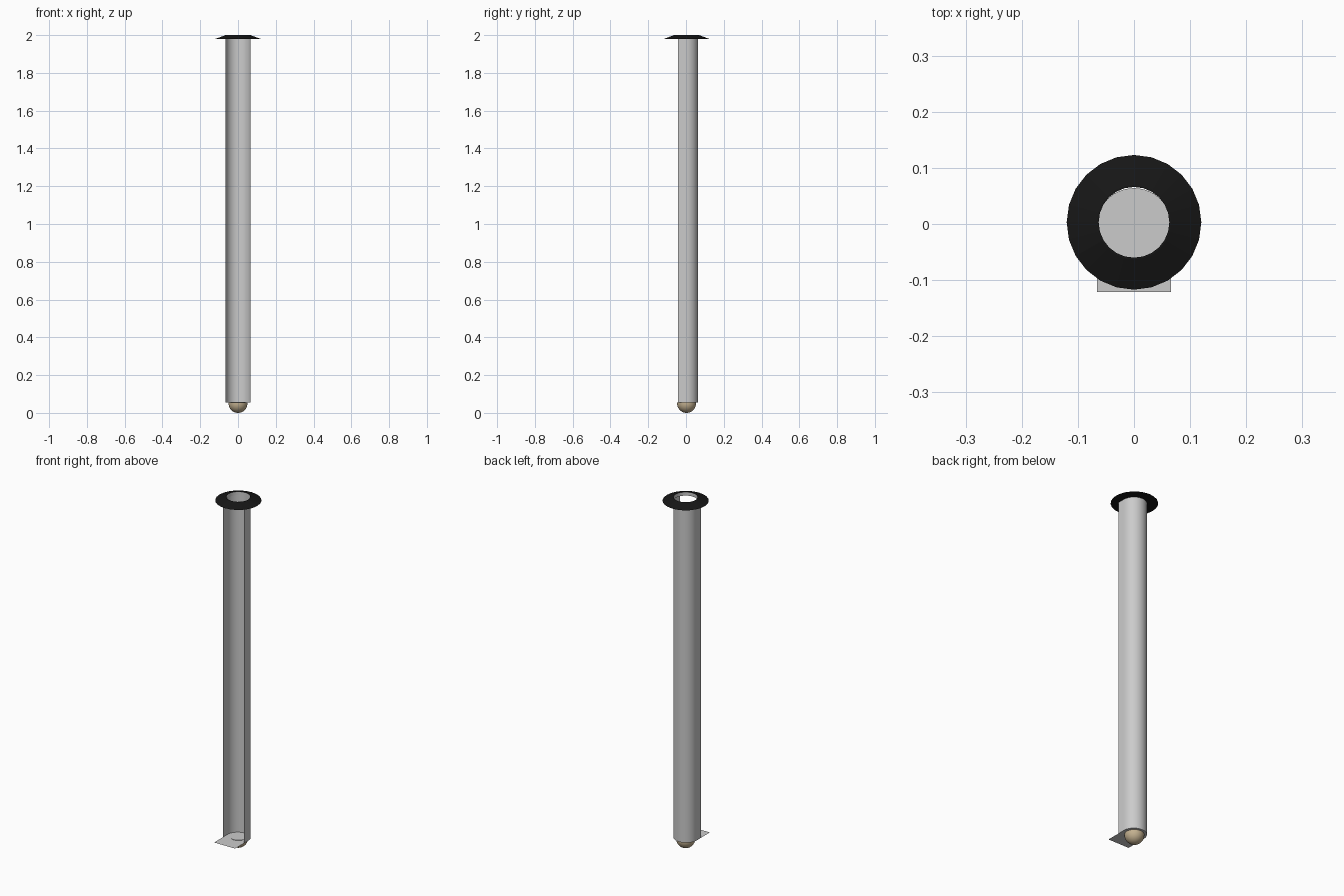
import bpy, bmesh
from math import sin, cos, pi

if "Cube" in bpy.data.objects:
    bpy.data.objects.remove(bpy.data.objects["Cube"])

CY = 0.003          # depth of the round parts' axis
R = 0.066           # channel half width
Z0, Z1 = 0.055, 1.985


def material(name, rgb):
    m = bpy.data.materials.new(name)
    m.diffuse_color = (*rgb, 1)
    m.use_nodes = True
    m.node_tree.nodes["Principled BSDF"].inputs["Base Color"].default_value = m.diffuse_color
    return m


def build(name, verts, faces, mat=None, smooth=False):
    mesh = bpy.data.meshes.new(name)
    mesh.from_pydata(verts, [], faces)
    ob = bpy.data.objects.new(name, mesh)
    bpy.context.collection.objects.link(ob)
    if mat:
        mesh.materials.append(mat)
    if smooth:
        bpy.context.view_layer.objects.active = ob
        ob.select_set(True)
        bpy.ops.object.shade_smooth_by_angle(angle=0.6)
        ob.select_set(False)
    return ob


def lathe(name, profile, n, closed=False, mat=None, smooth=False):
    """Revolve (radius, z) points about the vertical axis."""
    k = len(profile)
    verts = [(r * sin(2 * pi * i / n), CY + r * cos(2 * pi * i / n), z)
             for i in range(n) for r, z in profile]
    faces = [(i * k + j, i * k + (j + 1) % k,
              (i + 1) % n * k + (j + 1) % k, (i + 1) % n * k + j)
             for i in range(n) for j in range(k if closed else k - 1)]
    ob = build(name, verts, faces, mat, smooth)
    bm = bmesh.new()
    bm.from_mesh(ob.data)
    bmesh.ops.remove_doubles(bm, verts=bm.verts, dist=1e-5)
    bmesh.ops.recalc_face_normals(bm, faces=bm.faces)
    bm.to_mesh(ob.data)
    bm.free()
    return ob


black = material("black", (0.008, 0.008, 0.008))
tan = material("tan", (0.55, 0.44, 0.28))

# U-shaped channel, open at the front
arc = [(R * cos(pi * i / 20), (R - 0.002) * sin(pi * i / 20)) for i in range(21)]
outline = [(R, -0.042)] + arc + [(-R, -0.042)]
n = len(outline)
build("channel", [(x, y, z) for z in (Z0, Z1) for x, y in outline],
      [(i, i + 1, n + i + 1, n + i) for i in range(n - 1)], smooth=True)

# Floor plate with a front lip
plate = [(R, -0.121)] + arc + [(-R, -0.121)]
build("floor_plate", [(x, y, Z0) for x, y in plate], [tuple(range(len(plate)))])

# Raised disc on the floor
lathe("floor_disc", [(0, Z0 + 0.002), (0.041, Z0 + 0.002), (0.041, Z0)], 32)

# Half ball under the floor
ball = [(0.05 * sin(pi / 2 * i / 10), 0.05 - 0.05 * cos(pi / 2 * i / 10))
        for i in range(11)] + [(0.05, Z0 - 0.001)]
lathe("foot_ball", ball, 32, mat=tan, smooth=True)

# Sloped collar at the top and its grey lining
lathe("top_collar", [(0.063, 2.0), (0.066, 2.0), (0.12, 1.98), (0.063, 1.98)],
      24, closed=True, mat=black)
lathe("collar_lining", [(0.062, 1.98), (0.062, 2.0)], 24, smooth=True)
